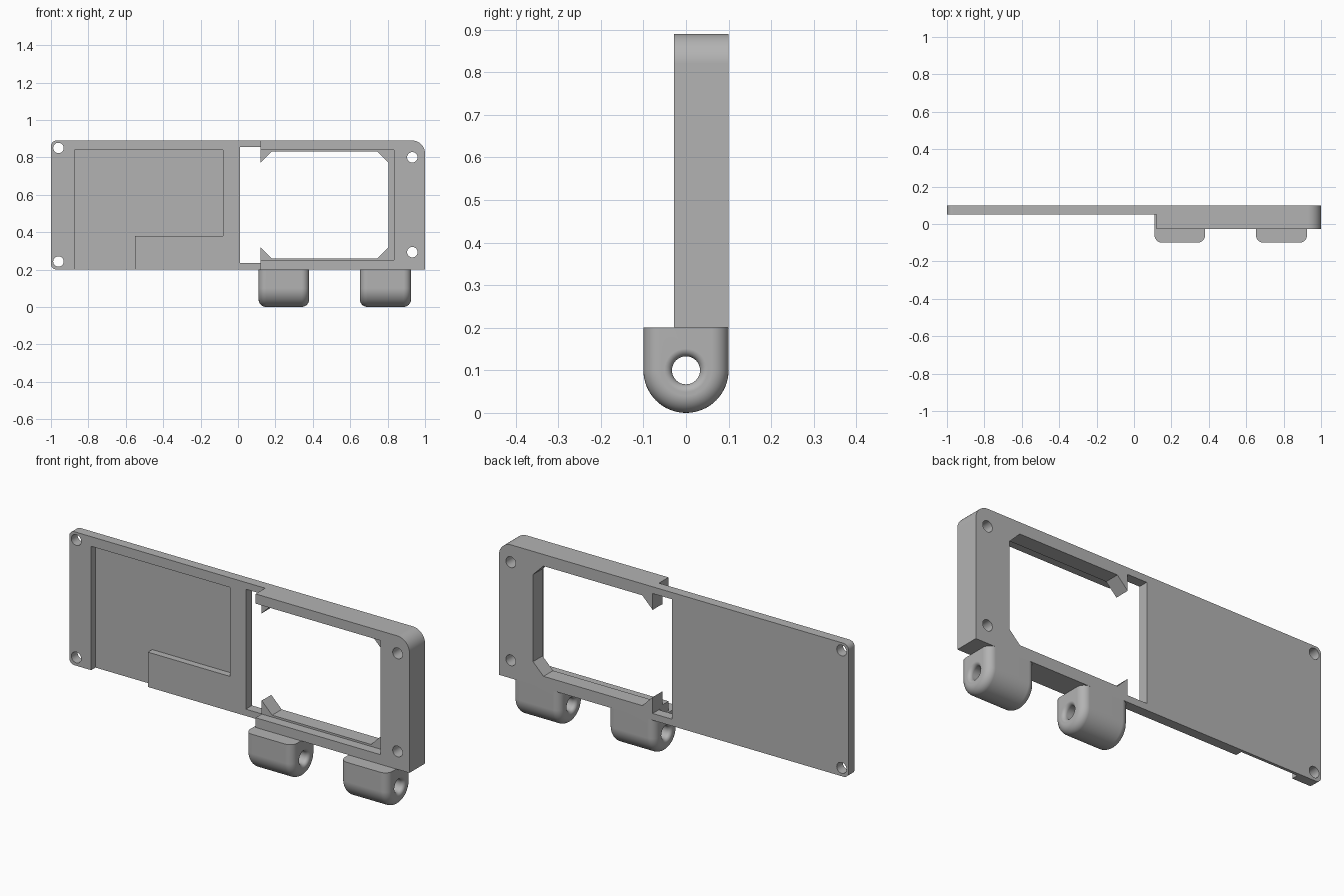
import bpy, bmesh, math
from math import sin, cos, pi

if "Cube" in bpy.data.objects:
    bpy.data.objects.remove(bpy.data.objects["Cube"], do_unlink=True)

grey = bpy.data.materials.new("plain grey")
grey.use_nodes = True
grey.diffuse_color = (0.45, 0.45, 0.45, 1)
grey.node_tree.nodes["Principled BSDF"].inputs["Base Color"].default_value = (0.45, 0.45, 0.45, 1)

BACK, THIN, FRONT, LEDGE = 0.1, 0.05, -0.028, 0.022
BOTTOM, TOP, STEP = 0.2, 0.89, 0.12


def make_object(name, bm):
    bmesh.ops.recalc_face_normals(bm, faces=bm.faces[:])
    mesh = bpy.data.meshes.new(name)
    bm.to_mesh(mesh)
    bm.free()
    mesh.materials.append(grey)
    obj = bpy.data.objects.new(name, mesh)
    bpy.context.collection.objects.link(obj)
    return obj


def loft(rings):
    """Skin a row of closed rings and cap both ends."""
    bm = bmesh.new()
    rows = [[bm.verts.new(p) for p in ring] for ring in rings]
    n = len(rows[0])
    for a, b in zip(rows, rows[1:]):
        for i in range(n):
            j = (i + 1) % n
            bm.faces.new((a[i], a[j], b[j], b[i]))
    bm.faces.new(rows[0])
    bm.faces.new(rows[-1])
    return bm


def prism(name, outline, y0, y1):
    """Extrude an x-z outline along y."""
    return make_object(name, loft([[(x, y, z) for x, z in outline] for y in (y0, y1)]))


def box(name, x0, x1, z0, z1, y0, y1):
    return prism(name, [(x0, z0), (x1, z0), (x1, z1), (x0, z1)], y0, y1)


def circle(radius, count=32):
    return [(radius * cos(2 * pi * i / count), radius * sin(2 * pi * i / count)) for i in range(count)]


def finish(obj, cutters):
    """Cut, bake the result, remove the cutters and smooth the curves."""
    for c in cutters:
        c.hide_render = True
        m = obj.modifiers.new(c.name, "BOOLEAN")
        m.operation, m.solver, m.object = "DIFFERENCE", "EXACT", c
    graph = bpy.context.evaluated_depsgraph_get()
    baked = bpy.data.meshes.new_from_object(obj.evaluated_get(graph))
    obj.modifiers.clear()
    obj.data = baked
    for c in cutters:
        bpy.data.objects.remove(c, do_unlink=True)
    bpy.ops.object.select_all(action="DESELECT")
    obj.select_set(True)
    bpy.context.view_layer.objects.active = obj
    bpy.ops.object.shade_smooth_by_angle(angle=math.radians(35))
    obj.modifiers.new("even_shading", "WEIGHTED_NORMAL").keep_sharp = True


# Stepped plate: thin panel on one side, thick frame on the other
profile = [(-1, THIN), (STEP, THIN), (STEP, FRONT), (1, FRONT), (1, BACK), (-1, BACK)]
bm = loft([[(x, y, z) for x, y in profile] for z in (BOTTOM, TOP)])
for side, radius in ((-1, 0.03), (1, 0.07)):
    corners = [e for e in bm.edges
               if all(abs(v.co.x - side) < 0.001 for v in e.verts)
               and abs(e.verts[0].co.z - e.verts[1].co.z) < 0.001]
    bmesh.ops.bevel(bm, geom=corners, offset=radius, segments=10, profile=0.5, affect="EDGES")
plate = make_object("mounting_plate", bm)

# Window, its front rebate, the slot beside it and the panel pocket
window = [(0.06, 0.32), (STEP, 0.32), (0.18, 0.26), (0.745, 0.26), (0.805, 0.32),
          (0.805, 0.77), (0.745, 0.83), (0.18, 0.83), (STEP, 0.77), (0.06, 0.77)]
pocket = [(-0.875, 0.1), (-0.55, 0.1), (-0.55, 0.38), (-0.08, 0.38), (-0.08, 0.84), (-0.875, 0.84)]
cuts = [
    box("slot_cut", 0.01, 0.1205, 0.235, 0.855, 0.04, 0.2),
    prism("window_cut", window, -0.2, 0.2),
    box("rebate_cut", 0.06, 0.835, 0.25, 0.84, -0.2, LEDGE),
    prism("pocket_cut", pocket, -0.2, 0.085),
]

# Screw holes in the four corners
for hx, hz in ((-0.96, 0.85), (-0.96, 0.243), (0.932, 0.80), (0.932, 0.293)):
    cuts.append(prism("screw_hole_cut", [(hx + a, hz + b) for a, b in circle(0.028)], -0.2, 0.2))
finish(plate, cuts)


def fillet(size, steps=8):
    """Pairs of distance along the axis and inset, for a quarter round."""
    angles = [pi / 2 * i / steps for i in range(steps + 1)]
    return [(size * (1 - cos(a)), size * (1 - sin(a))) for a in angles]


def both_ends(x0, x1, size):
    pairs = fillet(size)
    return [(x0 + s, d) for s, d in pairs] + [(x1 - s, d) for s, d in reversed(pairs)]


def lug_ring(x, inset):
    """U-shaped section, flat on top and round below."""
    r = 0.1 - inset
    arc = [(x, r * cos(pi + pi * i / 32), 0.1 + r * sin(pi + pi * i / 32)) for i in range(33)]
    return [(x, -r, BOTTOM)] + arc + [(x, r, BOTTOM)]


# Rounded hinge lugs with a flared pin hole
for name, x0, x1 in (("inner_hinge_lug", 0.11, 0.38), ("outer_hinge_lug", 0.652, 0.925)):
    lug = make_object(name, loft([lug_ring(x, d) for x, d in both_ends(x0, x1, 0.04)]))
    bore = both_ends(x0, x1, 0.018)
    bore = [(x0 - 0.02, bore[0][1])] + bore + [(x1 + 0.02, bore[-1][1])]
    pin = make_object("pin_hole_cut", loft(
        [[(x, a, 0.1 + b) for a, b in circle(0.033 + d)] for x, d in bore]))
    finish(lug, [pin])
